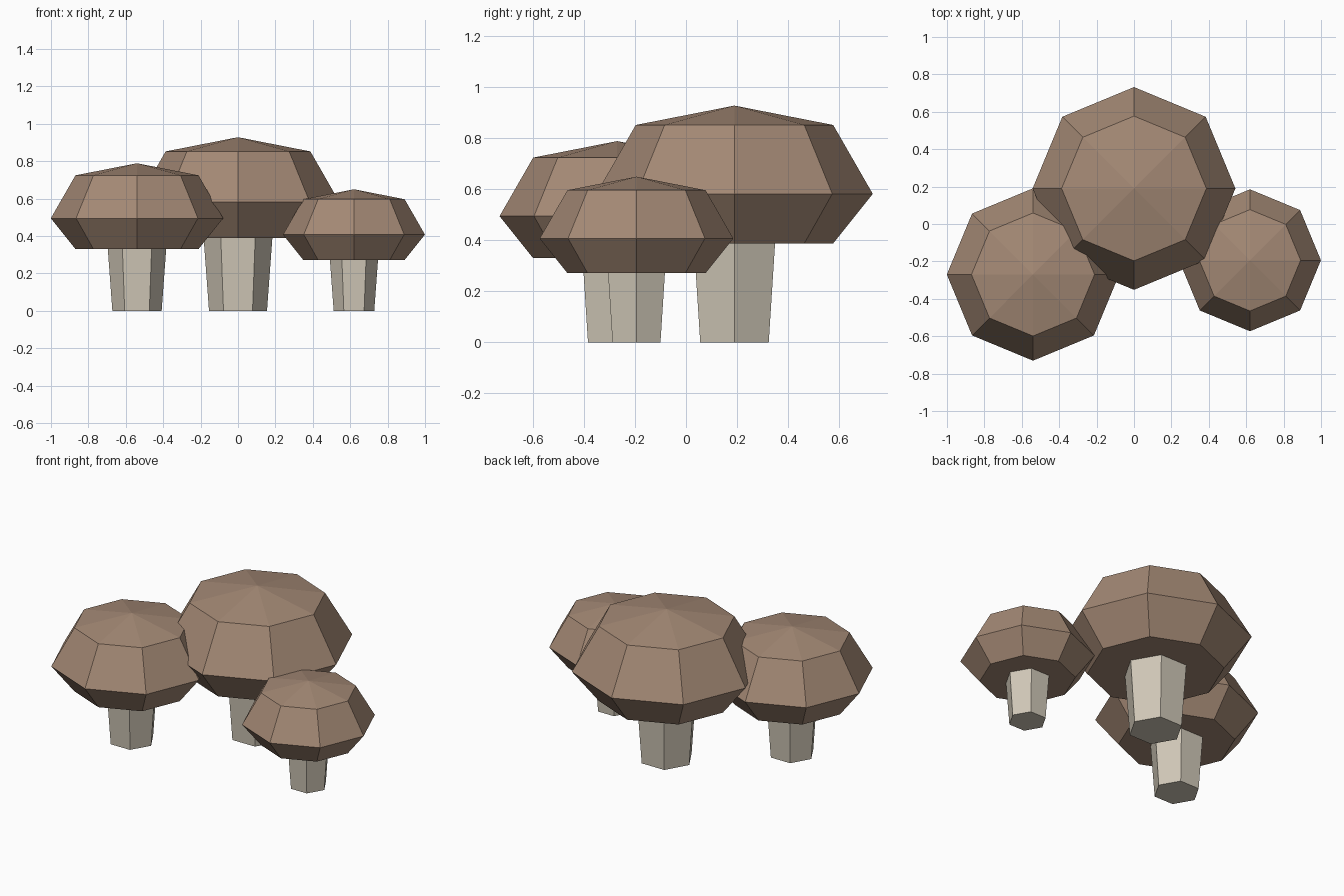
import bpy, bmesh, math

if "Cube" in bpy.data.objects:
    bpy.data.objects.remove(bpy.data.objects["Cube"], do_unlink=True)


def make_material(name, rgb):
    mat = bpy.data.materials.new(name)
    mat.use_nodes = True
    mat.diffuse_color = (*rgb, 1)
    mat.node_tree.nodes["Principled BSDF"].inputs["Base Color"].default_value = (*rgb, 1)
    return mat


brown = make_material("cap brown", (0.37, 0.25, 0.178))
cream = make_material("stem cream", (0.63, 0.575, 0.475))


def lathe(name, profile, sides, location, scale, mat):
    """Low-poly solid from (radius, height) rings; zero radius makes a tip."""
    bm = bmesh.new()
    rings = []
    for radius, z in profile:
        count = sides if radius else 1
        rings.append([bm.verts.new((radius * math.cos(math.tau * i / sides),
                                    radius * math.sin(math.tau * i / sides), z))
                      for i in range(count)])
    for low, high in zip(rings, rings[1:]):
        for i in range(sides):
            j = (i + 1) % sides
            if len(high) == 1:
                bm.faces.new((low[i], low[j], high[0]))
            else:
                bm.faces.new((low[i], low[j], high[j], high[i]))
    # Close the flat ends
    bm.faces.new(rings[0][::-1])
    if len(rings[-1]) > 1:
        bm.faces.new(rings[-1])
    mesh = bpy.data.meshes.new(name)
    bm.to_mesh(mesh)
    bm.free()
    mesh.materials.append(mat)
    obj = bpy.data.objects.new(name, mesh)
    obj.location = location
    obj.scale = (scale,) * 3
    bpy.context.collection.objects.link(obj)


cap_profile = [(0.387, 0.388), (0.542, 0.582), (0.387, 0.852), (0, 0.928)]
stem_profile = [(0.155, 0), (0.186, 0.42)]

# One design at three sizes
for label, x, y, size in (("large", 0, 0.19, 1),
                          ("medium", -0.54, -0.27, 0.85),
                          ("small", 0.62, -0.194, 0.7)):
    lathe(label + "_mushroom_stem", stem_profile, 6, (x, y, 0), size, cream)
    lathe(label + "_mushroom_cap", cap_profile, 8, (x, y, 0), size, brown)
